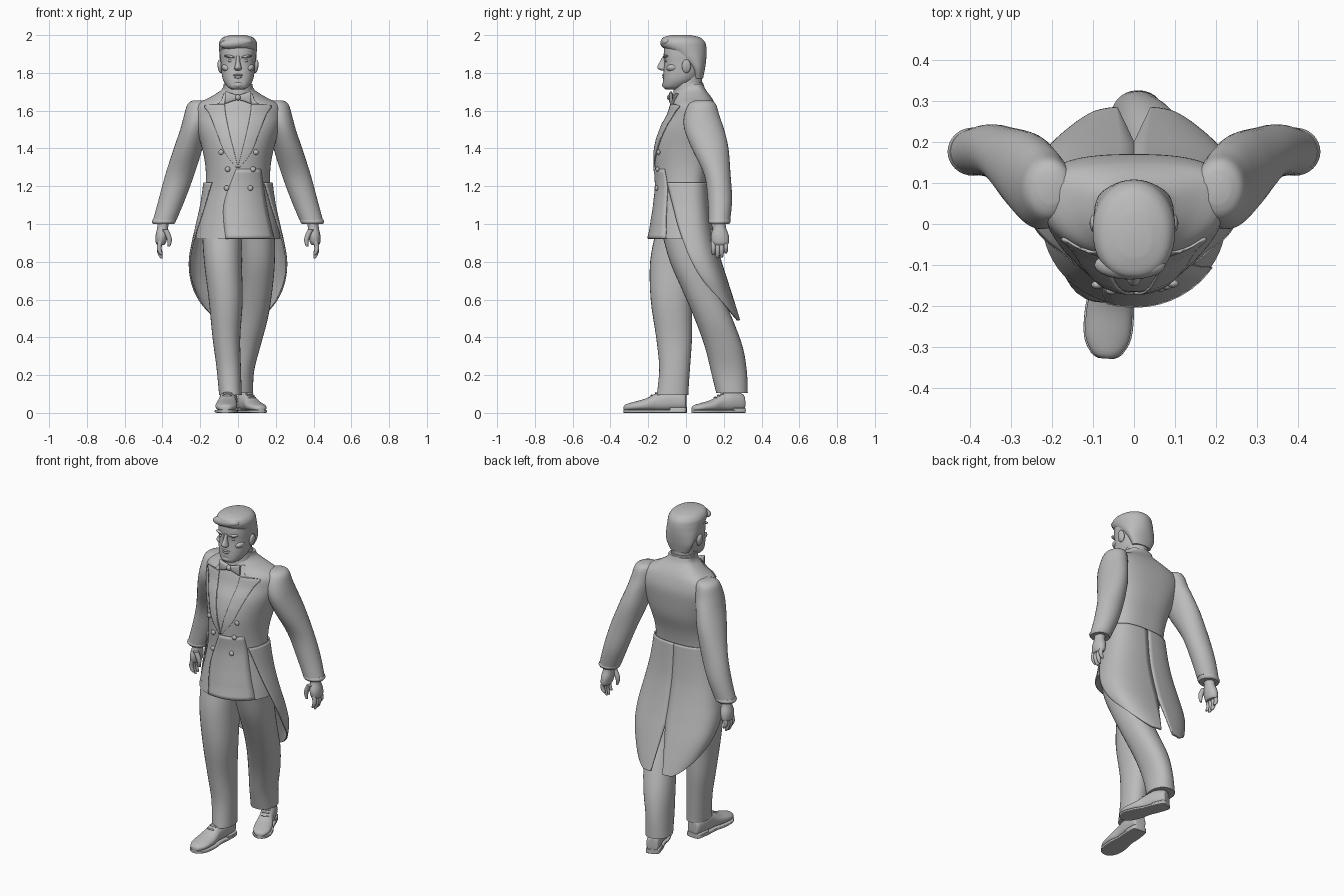
import bpy, bmesh
from math import sin, cos, asin, acos, pi, copysign
from mathutils import Matrix, Vector

cube = bpy.data.objects.get("Cube")
if cube:
    bpy.data.objects.remove(cube)

grey = bpy.data.materials.new("plain grey")
grey.use_nodes = True
grey.diffuse_color = (0.5, 0.5, 0.5, 1)
grey.node_tree.nodes["Principled BSDF"].inputs["Base Color"].default_value = (0.5, 0.5, 0.5, 1)


def make(name, verts, faces, thick=0):
    me = bpy.data.meshes.new(name)
    me.from_pydata(verts, [], faces)
    bm = bmesh.new()
    bm.from_mesh(me)
    bmesh.ops.recalc_face_normals(bm, faces=bm.faces)
    bm.to_mesh(me)
    bm.free()
    me.shade_smooth()
    me.set_sharp_from_angle(angle=0.8)
    me.materials.append(grey)
    ob = bpy.data.objects.new(name, me)
    bpy.context.scene.collection.objects.link(ob)
    if thick:
        mod = ob.modifiers.new("thickness", "SOLIDIFY")
        mod.thickness, mod.offset = thick, 0
    return ob


def dense(rows, k=4):
    """Smooth the rows with a Catmull-Rom spline."""
    out, last = [], len(rows) - 1
    for i in range(last):
        a, b, c, d = rows[max(i - 1, 0)], rows[i], rows[i + 1], rows[min(i + 2, last)]
        for j in range(k):
            t = j / k
            out.append(tuple(q + t / 2 * (r - p + t * (2*p - 5*q + 4*r - s + t * (3*q - p - 3*r + s)))
                             for p, q, r, s in zip(a, b, c, d)))
    return out + [tuple(rows[-1])]


def ring_point(row, a, mid=0.5, pf=2, pb=2):
    """Point at angle a on a superellipse with its own front and back curve."""
    z, x0, x1, y0, y1 = row
    cy = y0 + (y1 - y0) * mid
    c, s = cos(a), sin(a)
    p, depth = (pb, y1 - cy) if s > 0 else (pf, cy - y0)
    return ((x0 + x1) / 2 + (x1 - x0) / 2 * copysign(abs(c) ** (2 / p), c),
            cy + depth * copysign(abs(s) ** (2 / p), s), z)


def loft(name, rows, n=32, k=4, **shape):
    rows = dense(rows, k)
    verts = [ring_point(r, 2 * pi * i / n, **shape) for r in rows for i in range(n)]
    faces = [(j*n + i, j*n + (i+1) % n, (j+1)*n + (i+1) % n, (j+1)*n + i)
             for j in range(len(rows) - 1) for i in range(n)]
    faces += [tuple(range(n)), tuple(range(len(verts) - n, len(verts)))]
    return make(name, verts, faces)


def sheet(name, grid, thick):
    m = len(grid[0])
    faces = [(j*m + i, j*m + i + 1, (j+1)*m + i + 1, (j+1)*m + i)
             for j in range(len(grid) - 1) for i in range(m - 1)]
    return make(name, [p for row in grid for p in row], faces, thick)


def sym(rows):
    return [(z, -w, w, y0, y1) for z, w, y0, y1 in rows]


def flip(rows, side):
    return rows if side > 0 else [(r[0], -r[2], -r[1], *r[3:]) for r in rows]


def blob(name, loc, size, tilt=0, base=Matrix()):
    bm = bmesh.new()
    bmesh.ops.create_uvsphere(bm, u_segments=20, v_segments=12, radius=1)
    bm.transform(base @ Matrix.Translation(loc) @ Matrix.Rotation(tilt, 4, 'Y') @ Matrix.Diagonal((*size, 1)))
    bm.verts.index_update()
    make(name, [v.co[:] for v in bm.verts], [[v.index for v in f.verts] for f in bm.faces])
    bm.free()


# Jacket body: narrow chest front, broad flat back
BODY = dict(mid=0.65, pf=2, pb=2.6)
torso = sym([(.92, .225, -.2, .12), (1, .212, -.185, .12), (1.1, .19, -.17, .112), (1.2, .172, -.16, .108),
             (1.3, .172, -.165, .125), (1.4, .19, -.165, .155), (1.5, .22, -.14, .168), (1.57, .235, -.105, .17),
             (1.63, .225, -.085, .155), (1.67, .15, -.07, .135), (1.71, .088, -.06, .105), (1.74, .076, -.05, .092)])
loft("jacket_body", torso, n=64, **BODY)
torso_rows = dense(torso, 10)


def chest_y(x, z):
    _, _, w, y0, y1 = min(torso_rows, key=lambda r: abs(r[0] - z))
    cy = y0 + (y1 - y0) * BODY["mid"]
    return cy - (cy - y0) * max(0, 1 - (x / w) ** 2) ** 0.5


def chest_patch(name, rows, lift=0.004):
    grid = []
    for z, xa, xb in dense(rows, 6):
        xs = [xa + (xb - xa) * i / 10 for i in range(11)]
        grid.append([(x, chest_y(x, z) - lift, z) for x in xs])
    sheet(name, grid, 0.006)


# Lapels, front overlap and double row of buttons
for side, tag in ((1, "left"), (-1, "right")):
    chest_patch(tag + "_lapel", [(z, side * a, side * b) for z, a, b in (
        (1.3, 0, .01), (1.38, .02, .07), (1.48, .045, .11), (1.58, .065, .15),
        (1.625, .07, .175), (1.64, .07, .1), (1.69, .06, .075))])
chest_patch("front_overlap", [(.922, -.065, .19), (1.1, -.075, .15), (1.29, -.01, .12)], 0.002)
for z, xs in ((1.38, (-.09, .095)), (1.29, (-.055, .08)), (1.19, (-.06, .065))):
    for x in xs:
        blob("jacket_button", (x, chest_y(x, z) - .008, z), (.014, .01, .014))

# Coat tails: cut away at the front, split at the back
tail = dense([(1.22, .172, -.16, .109, -.1), (1.1, .19, -.17, .118, -.07), (1, .212, -.185, .13, -.045),
              (.9, .235, -.2, .152, -.012), (.8, .25, -.18, .18, .03), (.7, .24, -.11, .212, .09),
              (.6, .205, -.05, .244, .18), (.53, .17, 0, .266, .238), (.49, .15, .02, .279, .273)], 6)
for side, tag in ((1, "left"), (-1, "right")):
    grid = []
    for z, w, y0, y1, edge in tail:
        w, y0, y1 = w + .007, y0 - .007, y1 + .005
        cy = y0 + (y1 - y0) * BODY["mid"]
        if edge < cy:
            start = -asin(min(1, (cy - edge) / (cy - y0)))
        else:
            start = asin(min(1, (edge - cy) / (y1 - cy)) ** (BODY["pb"] / 2))
        split = max(0, .76 - z) * .15
        end = acos((split / w) ** (BODY["pb"] / 2))
        start = min(start, end - .05)
        pts = [ring_point((z, -w, w, y0, y1), start + (end - start) * i / 24, **BODY) for i in range(25)]
        grid.append([(side * x, y, h) for x, y, h in pts])
    sheet(tag + "_coat_tail", grid, 0.008)

# Trousers: right leg forward, left leg trailing
loft("right_trouser_leg", [(.96, -.19, .02, -.16, .09), (.8, -.18, .02, -.19, .07), (.6, -.155, .025, -.187, .035),
                           (.4, -.135, .012, -.158, .032), (.25, -.115, .015, -.142, .022), (.15, -.105, .018, -.148, .015),
                           (.095, -.1, .02, -.155, .012)], pf=2.2, pb=2.2)
loft("left_trouser_leg", [(.96, 0, .195, -.13, .1), (.8, .01, .195, -.085, .14), (.65, .005, .182, -.02, .182),
                          (.5, -.015, .158, .045, .245), (.35, -.04, .118, .1, .3), (.22, -.052, .085, .132, .322),
                          (.105, -.06, .08, .16, .327)], pf=2.2, pb=2.2)

# Shoes, lofted from heel to toe
shoe = [(0, .022, .02, .09), (.01, .04, .015, .115), (.08, .047, .012, .13), (.15, .046, .012, .11),
        (.21, .056, .012, .078), (.28, .054, .012, .058), (.32, .034, .012, .046), (.332, .014, .013, .034)]
for tag, heel, yaw, size in (("right", (-.045, .002, 0), -.07, 1), ("left", (.015, .305, 0), .38, .88)):
    place = (Matrix.Translation(heel) @ Matrix.Rotation(yaw, 4, 'Z')
             @ Matrix.Rotation(pi / 2, 4, 'X') @ Matrix.Scale(size, 4))
    parts = [loft(tag + "_shoe", sym(shoe), pf=2.6),
             loft(tag + "_sole", sym([(t, w + .004, 0, .017) for t, w, a, b in shoe]), pf=6, pb=6),
             loft(tag + "_heel", sym([(-.002, .028, 0, .03), (.012, .044, 0, .03), (.085, .046, 0, .03)]), pf=6, pb=6)]
    for ob in parts:
        ob.data.transform(place)
    for t, h in ((.14, .114), (.162, .104), (.184, .092)):
        blob(tag + "_lace", (0, h, t), (.026, .006, .005), 0, place)

# Sleeves, cuffs and hands
arm = [(1.655, .17, .235, .05, .13), (1.635, .15, .267, .015, .158), (1.57, .15, .287, -.01, .178),
       (1.5, .165, .306, -.008, .202), (1.4, .188, .34, .03, .225), (1.26, .232, .385, .096, .236),
       (1.13, .28, .42, .115, .244), (1.02, .326, .45, .12, .234)]
cuff = [(1.025, .328, .45, .122, .233), (1.012, .33, .456, .118, .236), (1, .338, .45, .125, .228)]
palm = [(1.01, .365, .425, .145, .21), (.98, .37, .428, .145, .212), (.94, .372, .436, .132, .226),
        (.905, .38, .436, .135, .228), (.89, .388, .43, .145, .22)]
for side, tag in ((1, "left"), (-1, "right")):
    loft(tag + "_sleeve", flip(arm, side))
    loft(tag + "_cuff", flip(cuff, side))
    loft(tag + "_hand", flip(palm, side), n=20)
    for i, length in enumerate((.075, .092, .088, .065)):
        y, top = .145 + i * .022, .91
        rows = [(top - length * t, .41 - bend - r, .41 - bend + r, y - r, y + r)
                for t, bend, r in ((0, 0, .013), (.5, -.008, .012), (.85, .0, .01), (1, .006, .005))]
        loft(tag + "_finger", flip(rows, side), n=12, k=3)
    thumb = [(.97 - .03 * i, x - r, x + r, .142 - r, .142 + r)
             for i, (x, r) in enumerate(((.385, .016), (.37, .015), (.362, .012), (.366, .006)))]
    loft(tag + "_thumb", flip(thumb, side), n=12, k=3)

# Neck, shirt collar and bow tie
loft("neck", sym([(1.66, .066, -.055, .085), (1.74, .065, -.055, .085), (1.82, .07, -.05, .088)]))
loft("shirt_collar", sym([(1.68, .08, -.068, .098), (1.72, .075, -.064, .093), (1.75, .072, -.06, .091)]))
blob("bow_knot", (0, -.085, 1.67), (.015, .016, .016))
for side in (1, -1):
    wing = [(0, -.012, .012, -.008, .008), (.035, -.022, .022, -.012, .012),
            (.062, -.032, .032, -.01, .01), (.07, -.03, .03, -.005, .005)]
    bow = loft("bow_wing", wing, n=20, pf=3, pb=3)
    bow.data.transform(Matrix.Translation((0, -.08, 1.67)) @ Matrix.Rotation(side * pi / 2, 4, 'Y'))

# Head and face
loft("head", sym([(1.712, .03, -.105, -.04), (1.725, .055, -.12, .0), (1.76, .078, -.121, .055), (1.8, .087, -.119, .085),
                  (1.85, .091, -.115, .1), (1.9, .093, -.118, .104), (1.95, .088, -.11, .098), (1.985, .055, -.08, .06)]),
     n=40, pf=2.4)
loft("nose", sym([(1.812, .012, -.13, -.1), (1.822, .02, -.148, -.1), (1.835, .017, -.151, -.1),
                  (1.865, .01, -.135, -.1), (1.89, .01, -.122, -.1)]), n=16)
blob("upper_lip", (0, -.116, 1.788), (.027, .011, .006))
blob("lower_lip", (0, -.115, 1.777), (.022, .011, .007))
blob("chin", (0, -.108, 1.737), (.03, .019, .018))
for side in (1, -1):
    blob("brow", (side * .04, -.106, 1.886), (.034, .016, .008), side * -.15)
    blob("eye", (side * .038, -.105, 1.864), (.016, .008, .007))
    blob("cheek", (side * .06, -.07, 1.825), (.028, .034, .02), side * -.4)
    blob("ear", (side * .095, .002, 1.835), (.013, .024, .036), side * .12)

# Short hair with a swept quiff
loft("hair", sym([(1.77, .06, .04, .09), (1.82, .085, .025, .1), (1.87, .096, -.03, .107), (1.91, .099, -.085, .109),
                  (1.94, .101, -.125, .107), (1.965, .098, -.133, .099), (1.987, .08, -.122, .075), (2, .04, -.08, .025)]),
     n=40, pf=2.3)
blob("quiff", (-.01, -.1, 1.958), (.088, .036, .03), -.12)
